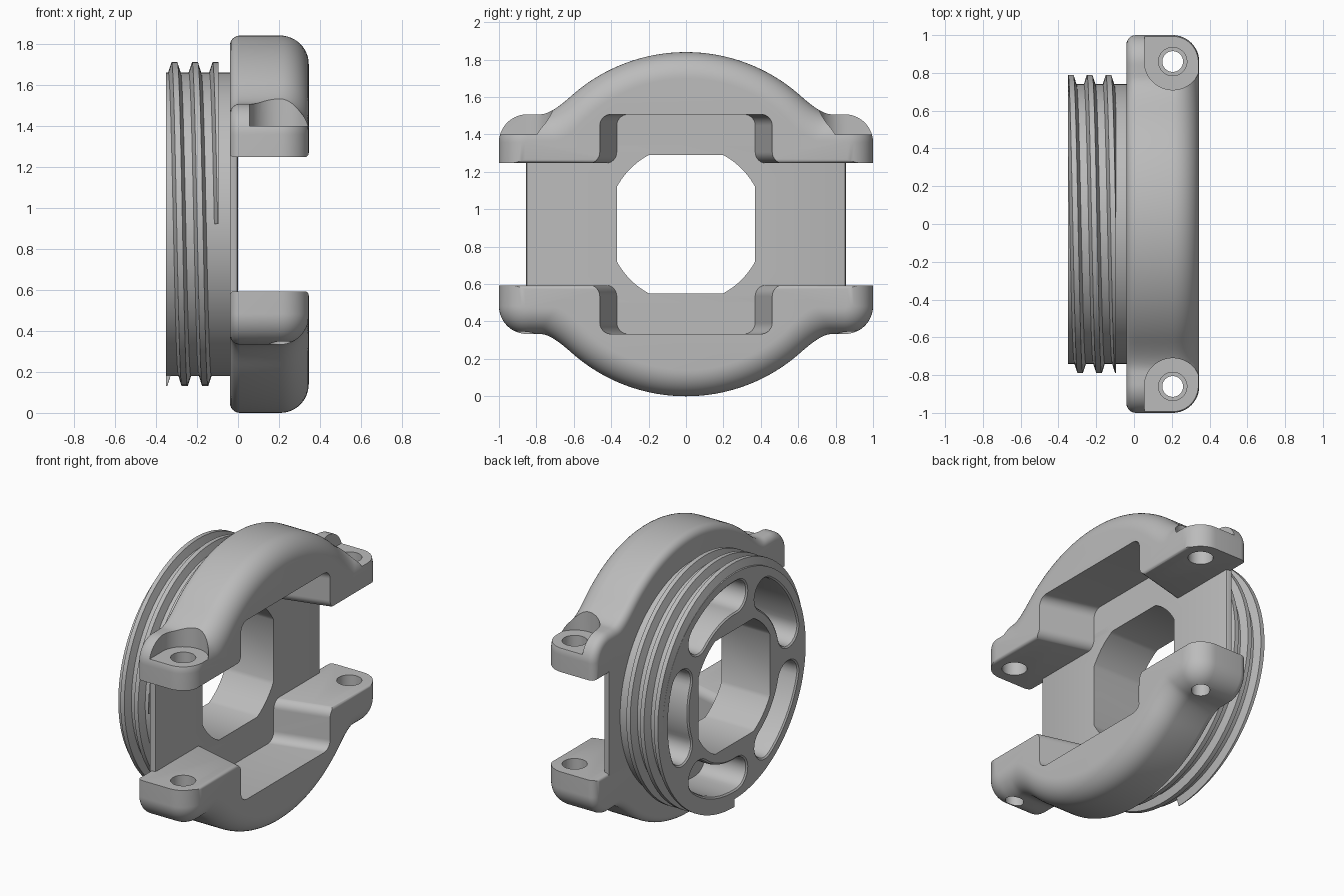
import bpy, bmesh
from math import sin, cos, pi, sqrt, acos, radians
from mathutils import Vector

if "Cube" in bpy.data.objects:
    bpy.data.objects.remove(bpy.data.objects["Cube"], do_unlink=True)

AXIS_Z = 0.92          # height of the main axis
BACK, NECK, FLANGE, FRONT = -0.35, -0.095, -0.04, 0.345

grey = bpy.data.materials.new("plain_grey")
grey.use_nodes = True
grey.diffuse_color = (0.5, 0.5, 0.5, 1)
grey.node_tree.nodes["Principled BSDF"].inputs["Base Color"].default_value = (0.5, 0.5, 0.5, 1)


def loft(name, rings):
    """Closed solid through equal-length rings; coordinates are relative to the axis."""
    bm = bmesh.new()
    loops = [[bm.verts.new((x, y, z + AXIS_Z)) for x, y, z in ring] for ring in rings]
    n = len(loops[0])
    for a, b in zip(loops, loops[1:]):
        for i in range(n):
            j = (i + 1) % n
            bm.faces.new((a[i], a[j], b[j], b[i]))
    bm.faces.new(loops[0])
    bm.faces.new(loops[-1])
    bmesh.ops.recalc_face_normals(bm, faces=bm.faces)
    mesh = bpy.data.meshes.new(name)
    bm.to_mesh(mesh)
    bm.free()
    mesh.materials.append(grey)
    obj = bpy.data.objects.new(name, mesh)
    bpy.context.collection.objects.link(obj)
    return obj


def prism_x(name, outline, x0, x1):
    return loft(name, [[(x, y, z) for y, z in outline] for x in (x0, x1)])


def prism_z(name, outline, z0, z1):
    return loft(name, [[(x, y, z) for x, y in outline] for z in (z0, z1)])


def arc(cx, cy, r, a0, a1, n):
    return [(cx + r * cos(radians(a0 + (a1 - a0) * i / n)),
             cy + r * sin(radians(a0 + (a1 - a0) * i / n))) for i in range(n + 1)]


def circle(cx, cy, r, n=48):
    return arc(cx, cy, r, 0, 360, n)[:-1]


def cut(obj, cutters):
    for c in cutters:
        c.hide_render = True
        mod = obj.modifiers.new("cut", 'BOOLEAN')
        mod.operation = 'DIFFERENCE'
        mod.solver = 'EXACT'
        mod.object = c
    deps = bpy.context.evaluated_depsgraph_get()
    mesh = bpy.data.meshes.new_from_object(obj.evaluated_get(deps))
    obj.modifiers.clear()
    obj.data = mesh


# Central opening: a circle trimmed by a square
SIDE, RAD = 0.37, 0.42
corner = acos(SIDE / RAD) * 180 / pi
opening = []
for q in range(4):
    opening += arc(0, 0, RAD, q * 90 + corner, q * 90 + 90 - corner, 10)
opening_cutter = prism_x("opening_cutter", opening, -0.5, 0.01)
helpers = [opening_cutter]


# Curved pockets in the back, with a softened rim
def kidney(mid, hw, r=0.58, half=21):
    pts = arc(0, 0, r + hw, mid - half, mid + half, 14)
    for sign in (1, -1):
        a = mid + sign * half
        c = (r * cos(radians(a)), r * sin(radians(a)))
        start = a if sign > 0 else a + 180
        pts += arc(*c, hw, start, start + 180, 12)[1:-1]
        if sign > 0:
            pts += arc(0, 0, r - hw, mid + half, mid - half, 14)
    return pts


pockets = []
for k in range(5):
    rings = [[(x, y, z) for y, z in kidney(k * 72, hw)]
             for x, hw in ((BACK - 0.02, 0.125), (BACK, 0.11), (BACK + 0.008, 0.1),
                           (BACK + 0.025, 0.095), (-0.05, 0.095))]
    pockets.append(loft("pocket_cutter", rings))
helpers += pockets

# Threaded barrel core
barrel = prism_x("barrel", circle(0, 0, 0.74, 128), BACK, -0.015)
cut(barrel, [opening_cutter] + pockets)

# Helical thread, trimmed flat at both ends
PITCH, STEPS = 0.1, 96
rings = []
for i in range(-STEPS // 2, int(STEPS * 2.25) + 1):
    a = 2 * pi * i / STEPS
    c = -0.31 + PITCH * i / STEPS
    rings.append([(min(max(c + dx, BACK), NECK), -r * sin(a), r * cos(a))
                  for dx, r in ((-0.032, 0.735), (-0.014, 0.79), (0.014, 0.79), (0.032, 0.735))])
thread = loft("thread", rings)

# Flange plate with softened front edges
plate_rings = []
for x, d in ((FLANGE, 0), (-0.015, 0), (-0.004, 0.004), (0, 0.015)):
    w = 0.855 - d
    plate_rings.append([(x, -w, -0.42), (x, w, -0.42), (x, w, 0.42), (x, -w, 0.42)])
flange = loft("flange_plate", plate_rings)
cut(flange, [opening_cutter])


# Clamp halves: arch blended into two ears, with rounded outer edges
EAR_LOW, EAR_MID, EAR_R = 0.327, 0.437, 0.15


def outline_height(y, d):
    arch = sqrt(max((0.92 - d) ** 2 - y * y, 0))
    over = max(abs(y) - (1 - EAR_R), 0)
    ear = EAR_MID + sqrt(max((EAR_R - d) ** 2 - over * over, 0))
    k = 0.1
    return max(arch, ear) + max(k - abs(arch - ear), 0) ** 2 / (4 * k)


def clamp_ring(x, d, lift, s):
    n = 120
    ring = []
    for i in range(n + 1):
        y = (1 - d) * sin(pi * (i / n - 0.5))
        ring.append((x, y, s * outline_height(y, d)))
    low = s * (EAR_LOW + lift)
    return ring + [(x, 1 - d, low), (x, d - 1, low)]


def section():
    """Yield x, inset and bottom lift through the thickness."""
    for rad, x_c, a0, a1, n in ((0.05, FLANGE + 0.05, 180, 90, 6),
                                (0.14, FRONT - 0.14, 90, 0, 12)):
        for px, py in arc(x_c, 0, rad, a0, a1, n):
            d = rad - py
            edge = max(0.02 - min(px - FLANGE, FRONT - px), 0)
            yield px, d, 0.02 - sqrt(0.0004 - edge * edge)


def recess_ring(x, w, s):
    top, r = 0.587, 0.06
    half = [(w + r + 0.04, 0.2), (w + r + 0.04, EAR_LOW - 0.002)]
    half += arc(w + r, EAR_LOW + r - 0.002, r, 270, 180, 8)
    half += arc(w - r, top - r, r, 0, 90, 8)
    full = half + [(-y, z) for y, z in reversed(half)]
    return [(x, y, s * z) for y, z in full]


HOLE_X, HOLE_Y = 0.205, 0.86
for name, s in (("upper_clamp", 1), ("lower_clamp", -1)):
    clamp = loft(name, [clamp_ring(x, d, lift, s) for x, d, lift in section()])
    cutters = [opening_cutter,
               loft("recess_cutter", [recess_ring(0, 0.37, s), recess_ring(0.36, 0.465, s)])]
    for side in (-1, 1):
        y = side * HOLE_Y
        wide_end = 0.8 if s > 0 else 0.47
        cutters.append(prism_z("bolt_cutter", circle(HOLE_X, y, 0.075, 40), s * 0.2, s * wide_end))
        if s < 0:
            cutters.append(prism_z("bolt_end_cutter", circle(HOLE_X, y, 0.055, 40), -0.4, -0.8))
        else:
            # Flat bolt seat: round inside, open towards the ear tip
            seat = arc(HOLE_X, y, 0.15, 0, -180 * side, 24)
            seat += [(HOLE_X - 0.15, side * 1.1), (HOLE_X + 0.15, side * 1.1)]
            cutters.append(prism_z("seat_cutter", seat, 0.48, 0.9))
    cut(clamp, cutters)
    helpers += cutters[1:]

for h in helpers:
    bpy.data.objects.remove(h, do_unlink=True)

# Smooth shading that keeps creases
bpy.ops.object.select_all(action='DESELECT')
for obj in bpy.context.collection.objects:
    if obj.type == 'MESH':
        obj.select_set(True)
        bpy.context.view_layer.objects.active = obj
bpy.ops.object.shade_smooth_by_angle(angle=radians(32))
